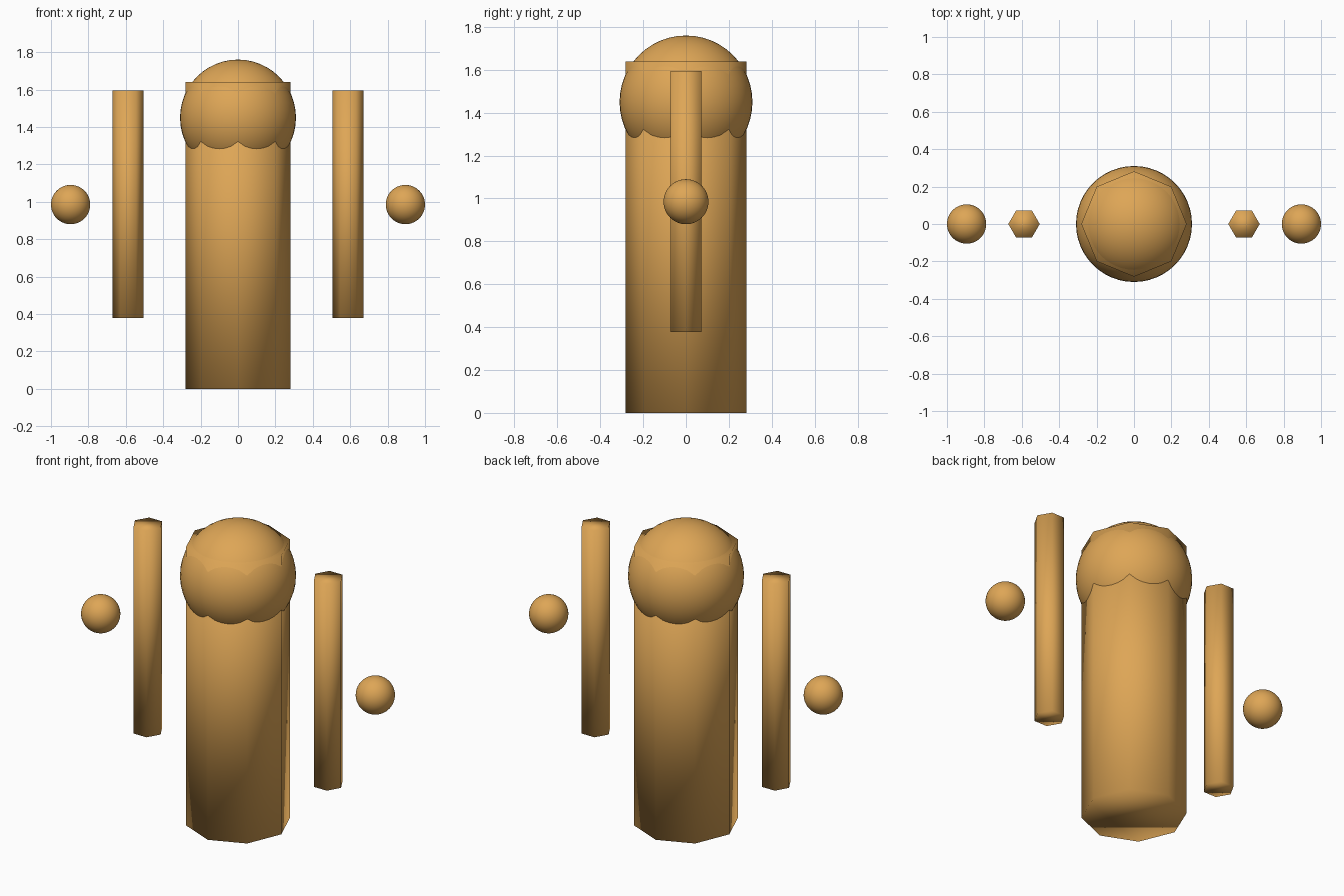
import bpy

if "Cube" in bpy.data.objects:
    bpy.data.objects.remove(bpy.data.objects["Cube"])

tan = bpy.data.materials.new("warm_tan")
tan.diffuse_color = (0.73, 0.38, 0.093, 1.0)
tan.use_nodes = True
tan.node_tree.nodes["Principled BSDF"].inputs["Base Color"].default_value = tan.diffuse_color


def finish(name):
    """Name the new object, colour it and shade it fully smooth."""
    obj = bpy.context.object
    obj.name = name
    obj.data.materials.append(tan)
    bpy.ops.object.shade_smooth()


def prism(name, sides, radius, x, z0, z1, turn=0.0):
    bpy.ops.mesh.primitive_cylinder_add(
        vertices=sides, radius=radius, depth=z1 - z0, end_fill_type='NGON',
        location=(x, 0, (z0 + z1) / 2))
    obj = bpy.context.object
    obj.rotation_euler.z = turn
    bpy.ops.object.transform_apply(location=False, rotation=True, scale=False)
    finish(name)


def ball(name, radius, x, z):
    bpy.ops.mesh.primitive_uv_sphere_add(
        segments=48, ring_count=24, radius=radius, location=(x, 0, z))
    finish(name)


# Octagonal body with the head sunk over its top
prism("body", 8, 0.282, 0, 0.0, 1.64)
ball("head", 0.31, 0, 1.45)

# Hexagonal arms (corners pointing sideways) and loose round hands
for side, sx in (("left", -1), ("right", 1)):
    prism(side + "_arm", 6, 0.084, sx * 0.588, 0.378, 1.595, 1.5707963)
    ball(side + "_hand", 0.105, sx * 0.895, 0.985)
